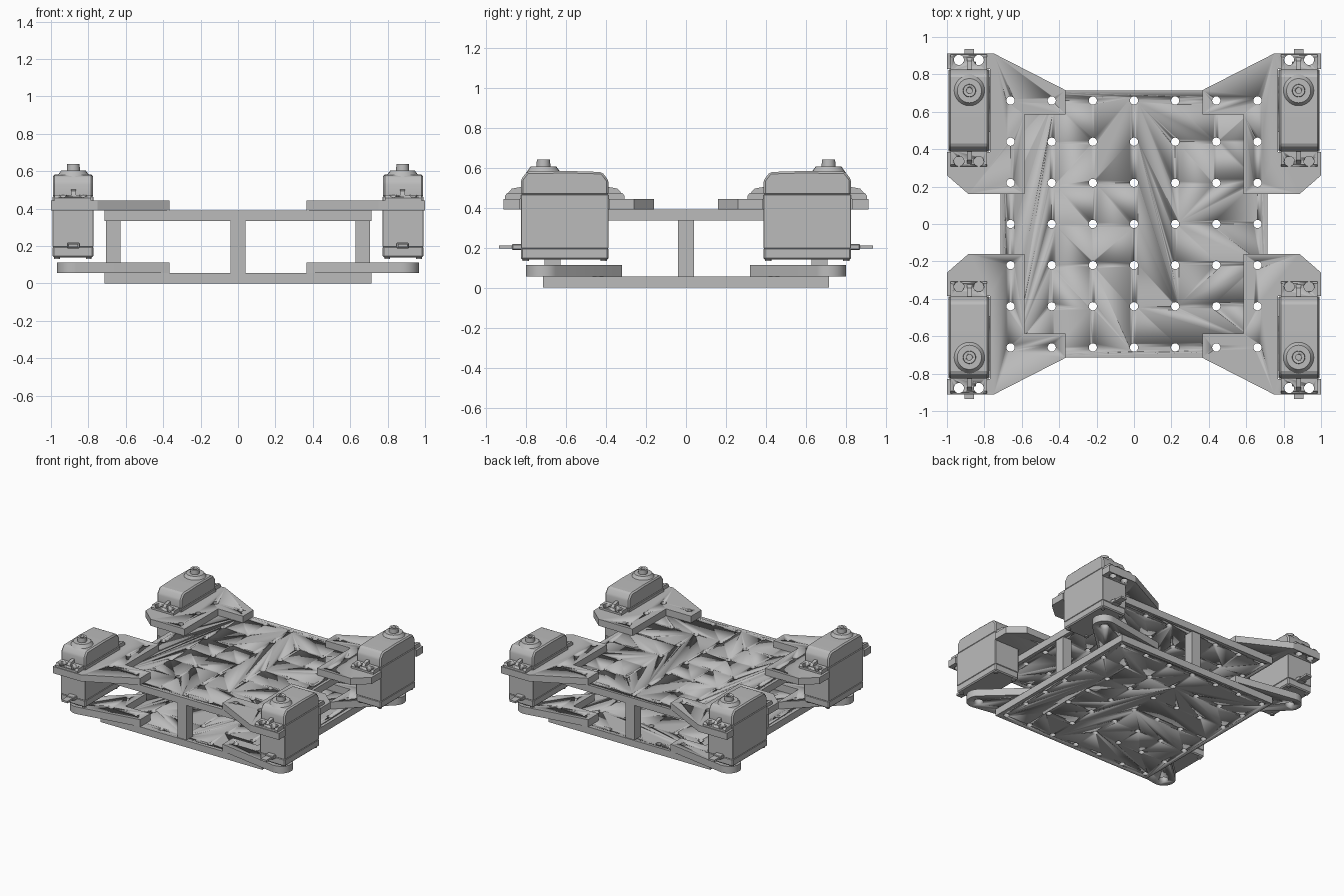
import bpy, bmesh, math
from mathutils import Matrix, Vector

cube = bpy.data.objects.get("Cube")
if cube:
    bpy.data.objects.remove(cube, do_unlink=True)

GREY = (0.5, 0.5, 0.5, 1)
grey = bpy.data.materials.new("neutral grey")
grey.use_nodes = True
grey.diffuse_color = GREY
grey.node_tree.nodes["Principled BSDF"].inputs["Base Color"].default_value = GREY


def finish(name, bm, mirror=(1, 1)):
    """Turn a bmesh into an object, mirrored into the wanted corner."""
    bmesh.ops.transform(bm, matrix=Matrix.Diagonal((*mirror, 1, 1)), verts=bm.verts)
    bmesh.ops.recalc_face_normals(bm, faces=bm.faces)
    mesh = bpy.data.meshes.new(name)
    bm.to_mesh(mesh)
    bm.free()
    mesh.materials.append(grey)
    mesh.shade_smooth()
    mesh.set_sharp_from_angle(angle=math.radians(25))
    ob = bpy.data.objects.new(name, mesh)
    bpy.context.collection.objects.link(ob)
    return ob


def prism(name, points, start, depth, mirror=(1, 1), bevel=0):
    """Extrude a closed 3D outline along depth."""
    bm = bmesh.new()
    face = bm.faces.new([bm.verts.new(p) for p in start(points)])
    made = bmesh.ops.extrude_face_region(bm, geom=[face])["geom"]
    bmesh.ops.translate(bm, vec=depth,
                        verts=[g for g in made if isinstance(g, bmesh.types.BMVert)])
    bmesh.ops.recalc_face_normals(bm, faces=bm.faces)
    if bevel:
        bmesh.ops.bevel(bm, geom=bm.edges[:], offset=bevel, segments=1, affect='EDGES')
    return finish(name, bm, mirror)


def slab(name, outline, z0, z1, mirror=(1, 1)):
    return prism(name, outline, lambda ps: [(x, y, z0) for x, y in ps],
                 Vector((0, 0, z1 - z0)), mirror)


def side_prism(name, profile, x0, x1, mirror, bevel=0):
    return prism(name, profile, lambda ps: [(x0, y, z) for y, z in ps],
                 Vector((x1 - x0, 0, 0)), mirror, bevel)


def box(name, x0, x1, y0, y1, z0, z1, mirror=(1, 1), bevel=0):
    return side_prism(name, [(y0, z0), (y1, z0), (y1, z1), (y0, z1)], x0, x1, mirror, bevel)


def rounds(name, centres, r0, r1, z0, z1, mirror=(1, 1), sides=24):
    """Upright cylinders or cones at each centre, as one object."""
    bm = bmesh.new()
    for x, y in centres:
        bmesh.ops.create_cone(bm, cap_ends=True, segments=sides, radius1=r0, radius2=r1,
                              depth=z1 - z0,
                              matrix=Matrix.Translation((x, y, (z0 + z1) / 2)))
    return finish(name, bm, mirror)


def cut(ob, cutter):
    """Apply a boolean difference."""
    cutter.hide_render = True
    mod = ob.modifiers.new("holes", 'BOOLEAN')
    mod.operation, mod.solver, mod.object = 'DIFFERENCE', 'EXACT', cutter
    graph = bpy.context.evaluated_depsgraph_get()
    mesh = bpy.data.meshes.new_from_object(ob.evaluated_get(graph))
    ob.modifiers.clear()
    ob.data = mesh


def discard(*cutters):
    for c in cutters:
        bpy.data.objects.remove(c, do_unlink=True)


PITCH, HALF = 0.22, 0.715
AX, AY = 0.88, 0.713          # servo axis
grid = [(i * PITCH, j * PITCH) for i in range(-3, 4) for j in range(-3, 4)]
grid_cutter = rounds("grid_cutter", grid, 0.022, 0.022, -0.1, 0.7, sides=16)

# Drilled deck plates
for name, z in (("bottom_plate", 0), ("top_plate", 0.335)):
    cut(box(name, -HALF, HALF, -HALF, HALF, z, z + 0.055), grid_cutter)

# Hollow spacer posts at the middle of each edge
P = 0.667
for name, x, y in (("front_post", 0, -P), ("back_post", 0, P),
                   ("left_post", P, 0), ("right_post", -P, 0)):
    cut(box(name, x - 0.04, x + 0.04, y - 0.04, y + 0.04, 0.055, 0.335), grid_cutter)

# Corner outlines
upper_outline = [(0.365, 0.715), (0.75, 0.912), (1, 0.912), (1, 0.83), (0.77, 0.83),
                 (0.77, 0.385), (1, 0.385), (1, 0.26), (0.885, 0.16), (0.585, 0.16),
                 (0.585, 0.585), (0.365, 0.585)]
tip = [(AX + 0.088 * math.cos(math.radians(a)), AY + 0.088 * math.sin(math.radians(a)))
       for a in range(100, -46, -12)]
lower_outline = [(0.365, 0.715)] + tip + [(0.585, 0.32), (0.585, 0.585), (0.365, 0.585)]

# Servo case side profile
X0, X1, Y0, Y1 = 0.773, 0.992, 0.387, 0.826
top_profile = [(Y0, 0.46), (Y1, 0.46), (Y1, 0.54), (0.795, 0.58), (0.58, 0.583),
               (0.42, 0.578), (Y0, 0.535)]
ear_holes = [(0.83, 0.877), (0.936, 0.877)]
inner_holes = [(0.83, 0.335), (0.936, 0.335)]

for side, sx in (("left", 1), ("right", -1)):
    for end, sy in (("front", -1), ("back", 1)):
        m, tag = (sx, sy), f"{end}_{side}_"

        # Brackets
        upper = slab(tag + "upper_bracket", upper_outline, 0.39, 0.443, m)
        lower = slab(tag + "lower_bracket", lower_outline, 0.055, 0.112, m)
        outer_cut = rounds("ear_cutter", ear_holes, 0.027, 0.027, 0.3, 0.6, m)
        inner_cut = rounds("inner_cutter", inner_holes, 0.027, 0.027, 0.3, 0.6, m)
        pivot_cut = rounds("pivot_cutter", [(AX, AY)], 0.035, 0.035, -0.1, 0.3, m)
        for ob, c in ((upper, grid_cutter), (upper, outer_cut),
                      (lower, grid_cutter), (lower, pivot_cut)):
            cut(ob, c)

        # Servo case in three stacked shells
        box(tag + "servo_base", X0, X1, Y0, Y1, 0.14, 0.2, m, 0.008)
        box(tag + "servo_body", X0, X1, Y0, Y1, 0.196, 0.465, m, 0.003)
        side_prism(tag + "servo_top", top_profile, X0 + 0.002, X1 - 0.002, m, 0.01)
        rounds(tag + "case_screws", [(x, y) for x in (X0 + 0.025, X1 - 0.025)
                                     for y in (Y0 + 0.025, Y1 - 0.025)],
               0.016, 0.016, 0.132, 0.145, m, 12)

        # Mounting ears with sloped tops and stiffening ribs
        for word, root, out, cutter in (("outer", Y1 - 0.01, 1, outer_cut),
                                        ("inner", Y0 + 0.01, -1, inner_cut)):
            ear = side_prism(tag + word + "_ear",
                             [(root, 0.443), (root + out * 0.09, 0.443),
                              (root + out * 0.09, 0.458), (root + out * 0.078, 0.474),
                              (root, 0.474)], 0.786, 0.982, m)
            cut(ear, cutter)
            side_prism(tag + word + "_rib",
                       [(root, 0.46), (root + out * 0.085, 0.46),
                        (root + out * 0.055, 0.495), (root, 0.505)],
                       AX - 0.013, AX + 0.013, m)
        discard(outer_cut, inner_cut, pivot_cut)

        # Output boss and splined shaft with a screw socket
        rounds(tag + "boss", [(AX, AY)], 0.088, 0.065, 0.572, 0.605, m)
        shaft = rounds(tag + "shaft", [(AX, AY)], 0.035, 0.033, 0.6, 0.64, m)
        socket = rounds("socket_cutter", [(AX, AY)], 0.016, 0.016, 0.615, 0.7, m, 16)
        cut(shaft, socket)
        discard(socket)

        # Cable strain relief and lead
        box(tag + "strain_relief", AX - 0.034, AX + 0.034, Y1 - 0.01, 0.87,
            0.188, 0.218, m, 0.004)
        box(tag + "cable", AX - 0.025, AX + 0.025, 0.86, 0.935, 0.196, 0.211, m)

discard(grid_cutter)
